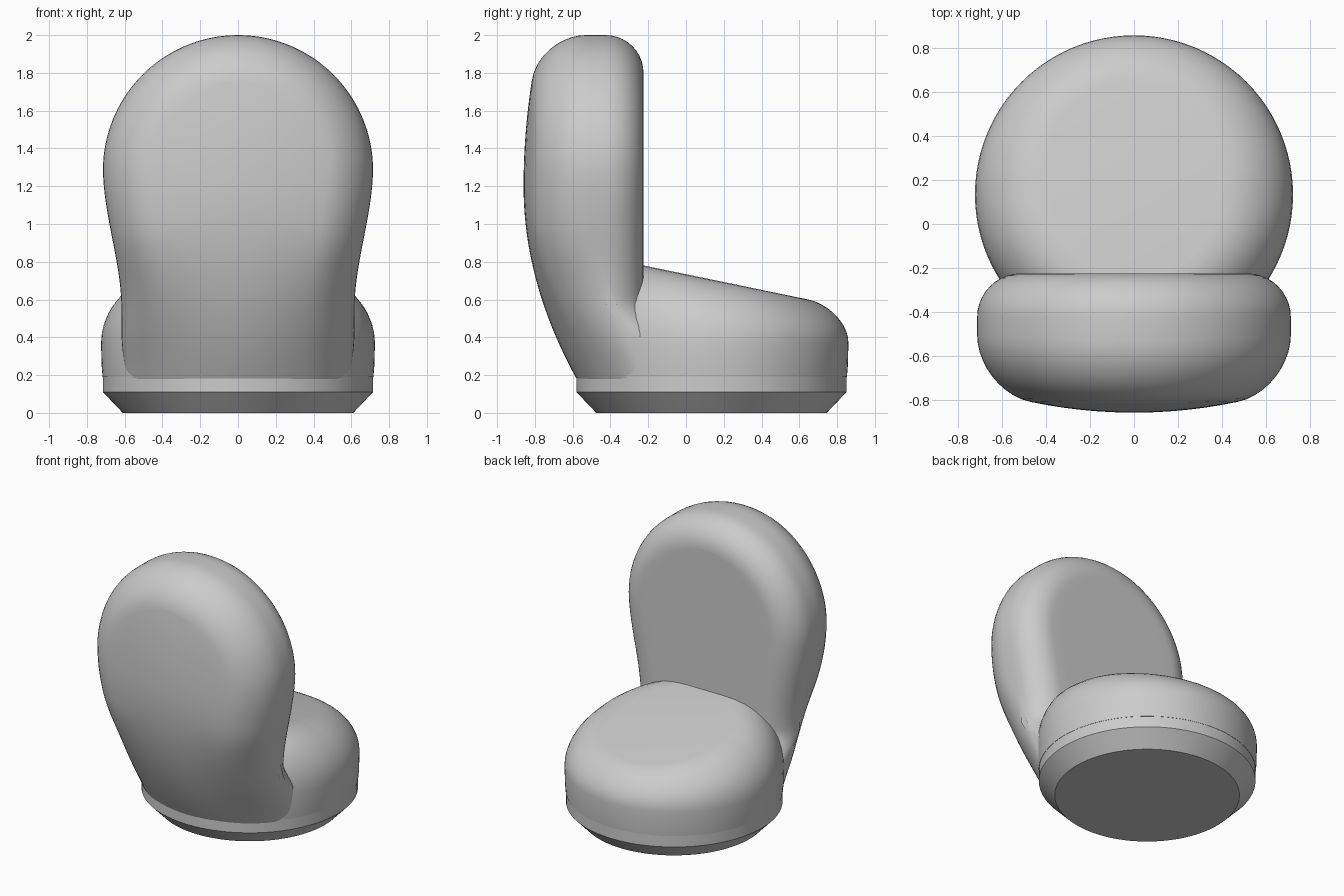
import bpy, bmesh, math

cube = bpy.data.objects.get("Cube")
if cube:
    bpy.data.objects.remove(cube, do_unlink=True)

mat = bpy.data.materials.new("soft_grey")
mat.use_nodes = True
GREY = (0.6, 0.6, 0.6, 1)
mat.diffuse_color = GREY
mat.node_tree.nodes["Principled BSDF"].inputs["Base Color"].default_value = GREY


def smooth(t):
    t = min(max(t, 0), 1)
    return t * t * (3 - 2 * t)


def loft(name, loops, angle):
    """Skin a stack of closed loops and cap both ends."""
    bm = bmesh.new()
    rings = [[bm.verts.new(p) for p in loop] for loop in loops]
    n = len(rings[0])
    for a, b in zip(rings, rings[1:]):
        for i in range(n):
            j = (i + 1) % n
            bm.faces.new((a[i], a[j], b[j], b[i]))
    bm.faces.new(rings[0][::-1])
    bm.faces.new(rings[-1])
    bmesh.ops.remove_doubles(bm, verts=bm.verts, dist=0.0005)
    bmesh.ops.dissolve_degenerate(bm, edges=bm.edges, dist=0.0005)
    bmesh.ops.recalc_face_normals(bm, faces=bm.faces)
    me = bpy.data.meshes.new(name)
    bm.to_mesh(me)
    bm.free()
    me.materials.append(mat)
    ob = bpy.data.objects.new(name, me)
    bpy.context.collection.objects.link(ob)
    bpy.ops.object.select_all(action="DESELECT")
    ob.select_set(True)
    bpy.context.view_layer.objects.active = ob
    bpy.ops.object.shade_smooth_by_angle(angle=math.radians(angle))
    return ob


CY = 0.135          # centre of the round base and seat
SEG = 96
turn = [2 * math.pi * i / SEG for i in range(SEG)]

# Base: a disc with a chamfered underside
loft("base", [[(r * math.cos(a), CY + r * math.sin(a), z) for a in turn]
              for r, z in [(0.61, 0), (0.715, 0.11), (0.715, 0.21)]], 30)


# Seat cushion: round wall, soft shoulder and a top sloping to the open side
def seat_ring(r, z):
    return [(r * math.cos(a), CY + r * math.sin(a), z) for a in turn]


def seat_shoulder(t):
    ring = []
    for a in turn:
        inset = 0.21 + 0.13 * (1 - max(0, math.sin(a)))
        r = 0.725 - inset * (1 - math.cos(t))
        x, y = r * math.cos(a), CY + r * math.sin(a)
        top = 0.734 - 0.207 * y
        ring.append((x, y, 0.37 + (top - 0.37) * math.sin(t)))
    return ring


STEPS = 10
quarter = [math.pi / 2 * i / STEPS for i in range(STEPS + 1)]
loft("seat_cushion", [seat_ring(0.717, 0.19), seat_ring(0.722, 0.25)]
     + [seat_shoulder(t) for t in quarter], 40)


# Backrest: slices following a keyhole outline, with rounded rims
def rear_y(x, z):
    k = 0.27 if z < 1.2 else 0.14
    bulge = 0.22 + 0.5 * (1 - smooth((z - 0.18) / 0.8))
    return -0.86 + k * (z - 1.2) ** 2 + bulge * x * x


def front_y(z):
    return -0.225 + 0.35 * smooth((0.6 - z) / 0.4)


def back_slice(px, pz, nx, nz):
    front_r, rear_r, cap = 0.2, 0.24, 6
    half = []

    def add(d, rear, lift, s=1.0):
        x, z = (px - d * nx) * s, pz - d * nz
        if rear:
            depth = rear_r - 0.13 * (1 - smooth((z - 0.18) / 0.6))
            y = rear_y(x, z) + depth * lift
        else:
            y = front_y(z) - front_r * lift
        half.append((x, y, z))

    for j in range(cap):
        add(front_r, False, 0, j / cap)
    for t in quarter:
        add(front_r * (1 - math.sin(t)), False, 1 - math.cos(t))
    for t in reversed(quarter):
        add(rear_r * (1 - math.sin(t)), True, 1 - math.cos(t))
    for j in reversed(range(cap)):
        add(rear_r, True, 0, j / cap)
    return half + [(-x, y, z) for x, y, z in reversed(half[1:-1])]


def side_x(z):
    return 0.6 + 0.017 * smooth((z - 0.18) / 0.25) + 0.098 * smooth((z - 0.55) / 0.75)


RC, ZC = 0.715, 1.285
slices = []
LOW = 28
for i in range(LOW):
    z = 0.18 + (ZC - 0.18) * i / LOW
    slope = (side_x(z + 0.01) - side_x(z - 0.01)) / 0.02 if i else 0
    length = math.hypot(1, slope)
    slices.append(back_slice(side_x(z), z, 1 / length, -slope / length))
HIGH = 36
for i in range(HIGH + 1):
    a = math.pi / 2 * i / HIGH
    c, s = math.cos(a), math.sin(a)
    slices.append(back_slice(RC * c, ZC + RC * s, c, s))

# Drop the closing slice's zero-width cap by merging its two halves
loft("backrest", slices, 40)
